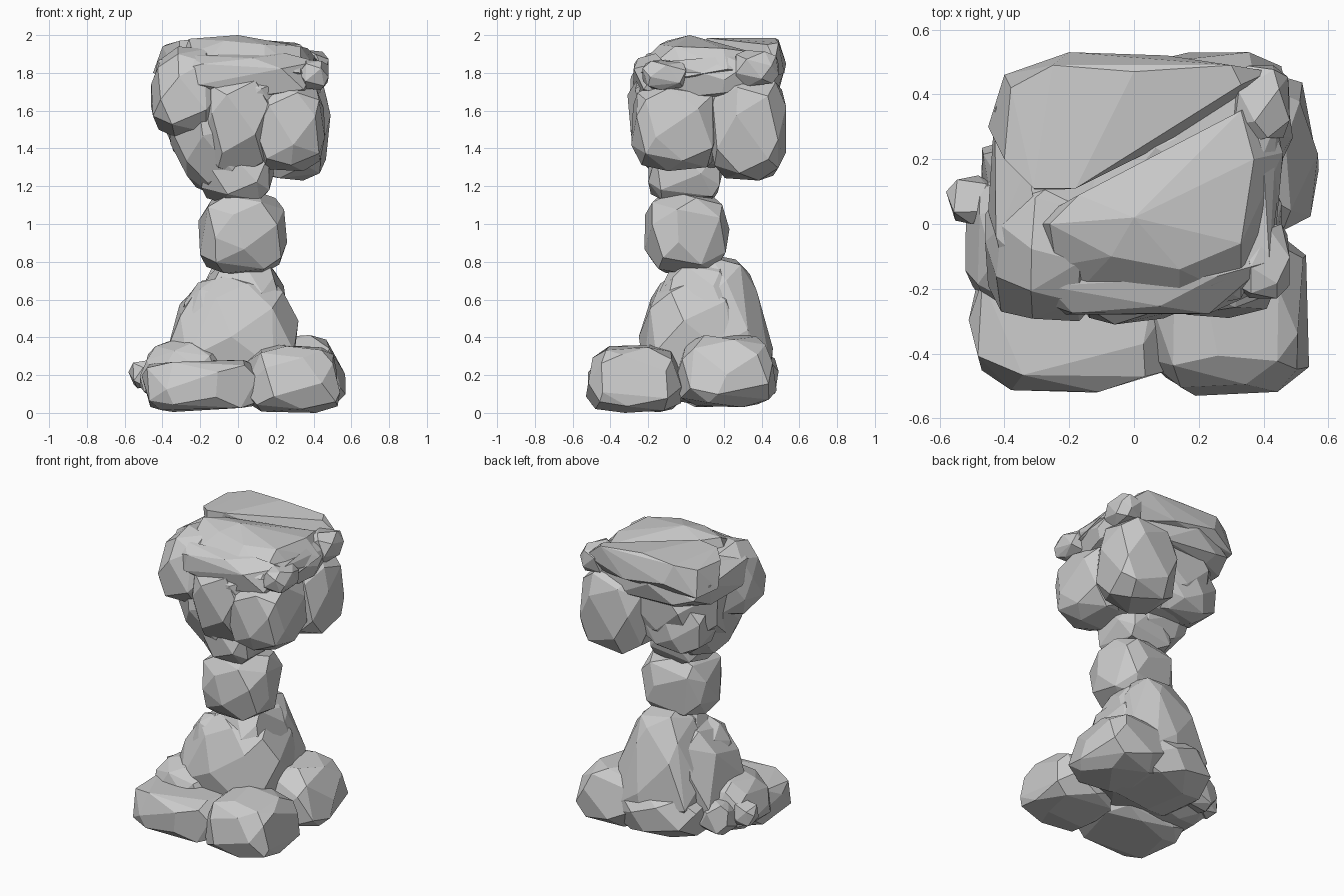
import bpy, bmesh, math, random

cube = bpy.data.objects.get("Cube")
if cube:
    bpy.data.objects.remove(cube)

stone = bpy.data.materials.new("grey stone")
stone.use_nodes = True
stone.diffuse_color = (0.6, 0.6, 0.6, 1)
stone.node_tree.nodes["Principled BSDF"].inputs["Base Color"].default_value = (0.6, 0.6, 0.6, 1)


def hull(name, points, facet):
    """Convex stone around the points, with near-flat triangles merged into broad facets."""
    bm = bmesh.new()
    for p in points:
        bm.verts.new(p)
    result = bmesh.ops.convex_hull(bm, input=bm.verts)
    loose = {g for g in result["geom_interior"] + result["geom_unused"] if isinstance(g, bmesh.types.BMVert)}
    bmesh.ops.delete(bm, geom=list(loose), context="VERTS")
    bmesh.ops.dissolve_limit(bm, angle_limit=math.radians(facet), verts=bm.verts, edges=bm.edges)
    bmesh.ops.recalc_face_normals(bm, faces=bm.faces)
    mesh = bpy.data.meshes.new(name)
    bm.to_mesh(mesh)
    bm.free()
    mesh.materials.append(stone)
    bpy.context.collection.objects.link(bpy.data.objects.new(name, mesh))


def rock(name, x, y, z, seed, count=34, blocky=0.7, top=1, base=1, lean=(0, 0)):
    """Faceted boulder filling the x, y, z ranges; top/base scale its ends, lean shifts its top."""
    rng = random.Random(seed)
    points = []
    for i in range(count):
        # evenly spread directions, jittered, pushed towards a box
        h = 1 - 2 * (i + 0.5) / count
        a = i * math.pi * (3 - math.sqrt(5)) + rng.uniform(-0.25, 0.25) + seed
        r = math.sqrt(1 - h * h)
        px, py, pz = [math.copysign(abs(c) ** blocky, c) for c in (r * math.cos(a), r * math.sin(a), h)]
        t = (pz + 1) / 2
        s = base + (top - base) * t
        points.append([px * s + lean[0] * t, py * s + lean[1] * t, pz])
    # stretch to the wanted ranges
    for k, (lo, hi) in enumerate((x, y, z)):
        vals = [p[k] for p in points]
        a, b = min(vals), max(vals)
        for p in points:
            p[k] = lo + (p[k] - a) * (hi - lo) / (b - a)
    hull(name, points, 14)


# Foot boulders
rock("front_slab", (-0.51, 0.12), (-0.52, -0.02), (0.0, 0.29), 1, blocky=0.55)
rock("front_right_boulder", (0.03, 0.54), (-0.53, -0.02), (0.0, 0.36), 2, blocky=0.6, top=0.8)
rock("back_right_boulder", (0.06, 0.57), (-0.06, 0.48), (0.03, 0.42), 3, blocky=0.65, top=0.82, lean=(-0.18, 0))
rock("left_boulder", (-0.52, -0.05), (-0.3, 0.2), (0.06, 0.39), 4, top=0.8, lean=(0.15, 0))
rock("left_pebble", (-0.58, -0.4), (0, 0.15), (0.13, 0.28), 5, count=16)
rock("left_back_pebble", (-0.47, -0.23), (0.07, 0.27), (0.08, 0.3), 6, count=18)
rock("back_foot", (-0.32, 0.35), (-0.15, 0.49), (0.03, 0.38), 7, top=0.95)

# Trunk of the stack
rock("front_trunk", (-0.37, 0.32), (-0.25, 0.36), (0.12, 0.74), 8, top=0.65, lean=(0.1, 0.0))
rock("upper_trunk", (-0.24, 0.28), (-0.19, 0.33), (0.3, 0.83), 9, top=0.62, base=1.1, lean=(0.06, 0.08))
rock("back_trunk", (-0.29, 0.31), (-0.1, 0.46), (0.12, 0.84), 10, blocky=0.62, top=0.48, lean=(0.06, -0.05))
rock("left_ledge", (-0.31, 0.0), (-0.18, 0.14), (0.38, 0.71), 11, count=24, top=0.7, lean=(0.3, 0))

# Neck
rock("neck_boulder", (-0.21, 0.26), (-0.22, 0.23), (0.73, 1.17), 12, count=30, blocky=0.68)
rock("neck_top", (-0.2, 0.19), (-0.2, 0.21), (1.11, 1.48), 13, count=26, blocky=0.58)

# Head core and cheeks
rock("head_core", (-0.41, 0.39), (-0.27, 0.44), (1.28, 1.9), 14, base=0.78)
rock("jaw", (-0.38, 0.2), (-0.26, 0.28), (1.15, 1.65), 15, count=34, base=0.5, lean=(-0.08, 0))
rock("left_cheek", (-0.46, -0.08), (-0.3, 0.16), (1.46, 1.94), 16, count=30, blocky=0.78, top=0.85, lean=(0.1, 0.12))
rock("front_cheek", (-0.2, 0.18), (-0.31, 0.1), (1.26, 1.8), 17, count=30, base=0.85, lean=(0, -0.15))
rock("right_cheek", (0.06, 0.46), (-0.29, 0.19), (1.28, 1.75), 18, count=30, blocky=0.63)
rock("back_right_cheek", (0.02, 0.49), (0.12, 0.53), (1.23, 1.79), 19, count=30, blocky=0.64)
rock("back_left_lump", (-0.36, 0.1), (0.1, 0.43), (1.3, 1.68), 20, count=28)

# Brow ledge
rock("brow", (-0.45, 0.46), (-0.28, 0.52), (1.64, 1.92), 21, count=40, blocky=0.58)
rock("right_brow_pebble", (0.32, 0.48), (-0.23, 0.0), (1.71, 1.87), 22, count=18)
rock("back_brow_pebble", (0.3, 0.48), (0.25, 0.49), (1.73, 1.92), 23, count=20)

# Cap slabs, meeting along a diagonal groove
hull("front_cap", [
    (-0.26, 0, 1.98), (-0.17, 0.09, 1.97), (0, 0.02, 2), (0.33, 0.35, 1.91), (0.37, 0.2, 1.93),
    (0.33, -0.06, 1.94), (0.14, -0.14, 1.95), (-0.07, -0.1, 1.97), (-0.24, -0.13, 1.91),
    (0.14, -0.27, 1.82), (0.33, -0.23, 1.8), (0.46, 0.22, 1.82), (0.44, 0, 1.78),
    (0.4, 0.38, 1.8), (-0.33, 0, 1.8), (-0.22, -0.26, 1.8), (0, 0, 1.65)], 6)
hull("back_cap", [
    (-0.4, 0.2, 1.94), (-0.31, 0.11, 1.97), (-0.18, 0.11, 1.985), (0.33, 0.43, 1.95), (0.3, 0.49, 1.96),
    (0, 0.47, 1.985), (-0.25, 0.49, 1.975), (-0.38, 0.42, 1.95), (-0.45, 0.3, 1.8), (-0.3, 0.1, 1.75),
    (-0.4, 0.46, 1.78), (-0.2, 0.53, 1.85), (0.1, 0.52, 1.8), (0.42, 0.47, 1.86), (0.4, 0.4, 1.75)], 6)
